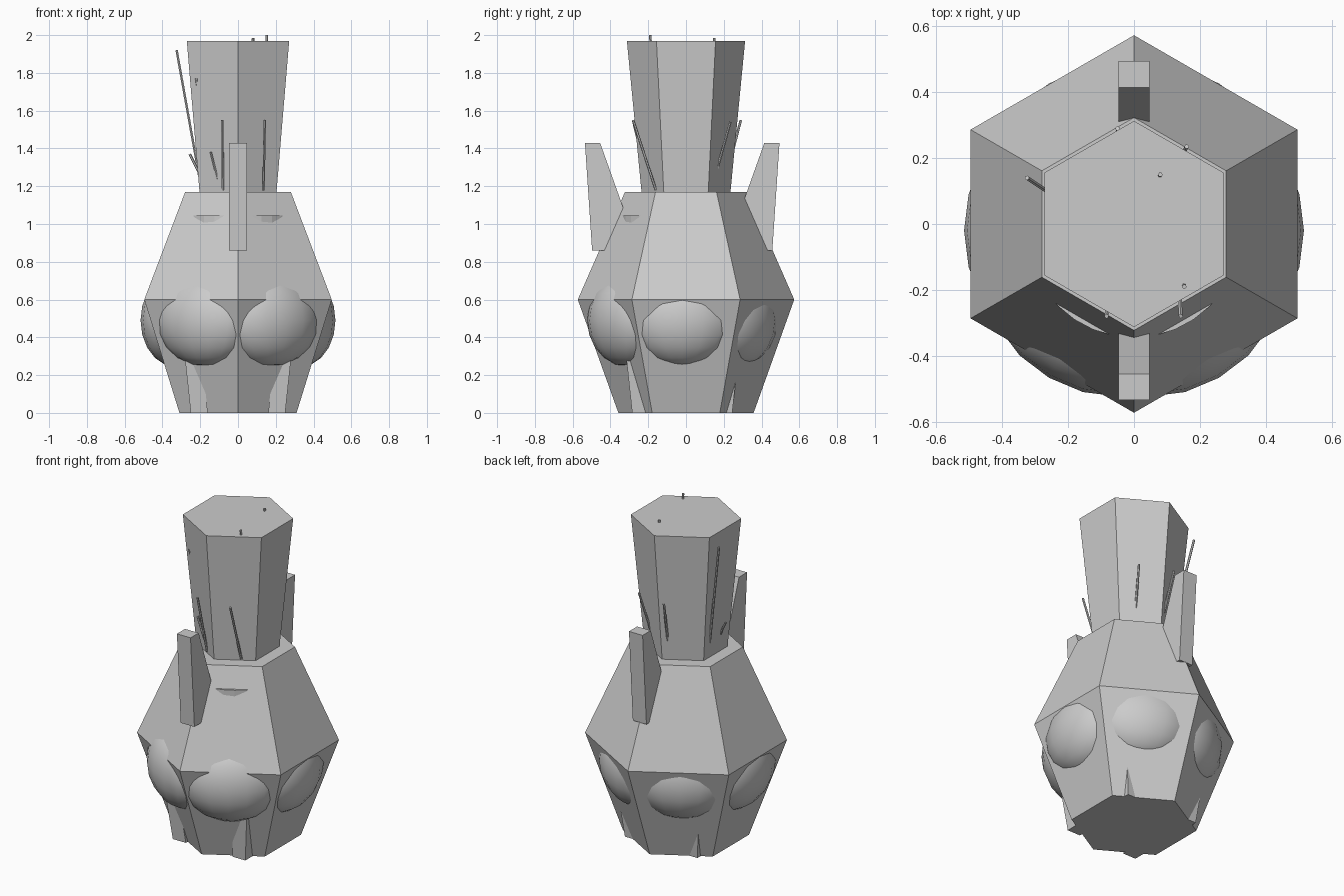
import bpy, bmesh
from math import pi, sin, cos, radians
from mathutils import Vector, Matrix

if "Cube" in bpy.data.objects:
    bpy.data.objects.remove(bpy.data.objects["Cube"])

OFF = -0.02  # inner pieces sit slightly toward the front


def finish(name, bm, smooth=False):
    bmesh.ops.recalc_face_normals(bm, faces=bm.faces)
    for f in bm.faces:
        f.smooth = smooth
    me = bpy.data.meshes.new(name)
    bm.to_mesh(me)
    bm.free()
    ob = bpy.data.objects.new(name, me)
    bpy.context.collection.objects.link(ob)
    return ob


def lathe(name, profile, sides, y=0.0):
    """Closed stack of polygon rings from (radius, z) pairs."""
    bm = bmesh.new()
    rings = []
    for r, z in profile:
        rings.append([bm.verts.new((r * cos(pi / 2 + 2 * pi * i / sides),
                                    y + r * sin(pi / 2 + 2 * pi * i / sides), z))
                      for i in range(sides)])
    for a, b in zip(rings, rings[1:]):
        for i in range(sides):
            j = (i + 1) % sides
            bm.faces.new((a[i], a[j], b[j], b[i]))
    bm.faces.new(rings[0])
    bm.faces.new(rings[-1])
    return finish(name, bm)


def stick(name, a, b, r=0.008):
    a, b = Vector(a), Vector(b)
    d = b - a
    m = Matrix.Translation((a + b) / 2) @ d.to_track_quat('Z', 'Y').to_matrix().to_4x4()
    bm = bmesh.new()
    bmesh.ops.create_cone(bm, cap_ends=True, segments=6, radius1=r, radius2=r,
                          depth=d.length, matrix=m)
    finish(name, bm)


# Six-sided body and flared top
lathe("body", [(0.358, 0), (0.573, 0.6), (0.323, 1.17)], 6)
lathe("flared_top", [(0.235, 1.165), (0.313, 1.97)], 6)

# Round inner core that just breaks through the shoulder
lathe("inner_core", [(0.325, 0.4), (0.325, 1.045)], 32, OFF)

# Rounded bulges, one on each lower face
for k in range(6):
    bm = bmesh.new()
    m = (Matrix.Translation((0, OFF, 0.49)) @ Matrix.Rotation(radians(60 * k), 4, 'Z')
         @ Matrix.Translation((0.333, 0, 0)) @ Matrix.Diagonal((0.183, 0.29, 0.245, 1)))
    bmesh.ops.create_uvsphere(bm, u_segments=16, v_segments=10, radius=1, matrix=m)
    finish(f"bulge_{k + 1}", bm, True)

# Front and back fins, extruded from a side profile
fin = [(0.515, 1.43), (0.435, 1.43), (0.31, 1.08), (0.40, 0.86), (0.477, 0.86)]
for name, s in (("front_fin", -1), ("back_fin", 1)):
    bm = bmesh.new()
    f = bm.faces.new([bm.verts.new((-0.047, OFF + s * y, z)) for y, z in fin])
    ext = bmesh.ops.extrude_face_region(bm, geom=[f], use_keep_orig=True)
    bmesh.ops.translate(bm, vec=(0.094, 0, 0),
                        verts=[v for v in ext["geom"] if isinstance(v, bmesh.types.BMVert)])
    finish(name, bm)

# Four leaning square feet with a corner pointing outward
for sx in (-1, 1):
    for sy in (-1, 1):
        bm = bmesh.new()
        bmesh.ops.create_cube(bm, size=1)
        for v in bm.verts:
            up = v.co.z > 0
            v.co = (sx * (0.205 + 0.03 * up + 0.09 * v.co.x),
                    OFF + sy * (0.22 + 0.03 * up + 0.09 * v.co.y), 0.28 * up)
        finish(("front" if sy < 0 else "back") + "_foot_" + ("right" if sx > 0 else "left"), bm)

# Thin sticks poking through the flared top
sticks = [
    ((-0.205, 0.06, 1.25), (-0.325, 0.14, 1.92)),
    ((0.135, -0.16, 1.18), (0.142, -0.28, 1.55)),
    ((-0.08, -0.19, 1.18), (-0.083, -0.28, 1.55)),
    ((-0.105, -0.17, 1.22), (-0.145, -0.19, 1.38)),
    ((-0.21, -0.04, 1.28), (-0.255, -0.03, 1.37)),
    ((0.125, 0.16, 1.27), (0.16, 0.235, 1.54)),
    ((-0.03, 0.22, 1.28), (-0.05, 0.29, 1.55)),
    ((0.06, 0.12, 1.6), (0.08, 0.15, 1.985)),
    ((0.14, -0.16, 1.6), (0.153, -0.19, 2.0)),
    ((-0.20, -0.14, 1.6), (-0.22, -0.165, 1.77)),
]
for i, (a, b) in enumerate(sticks):
    stick(f"stick_{i + 1}", a, b, 0.007)
